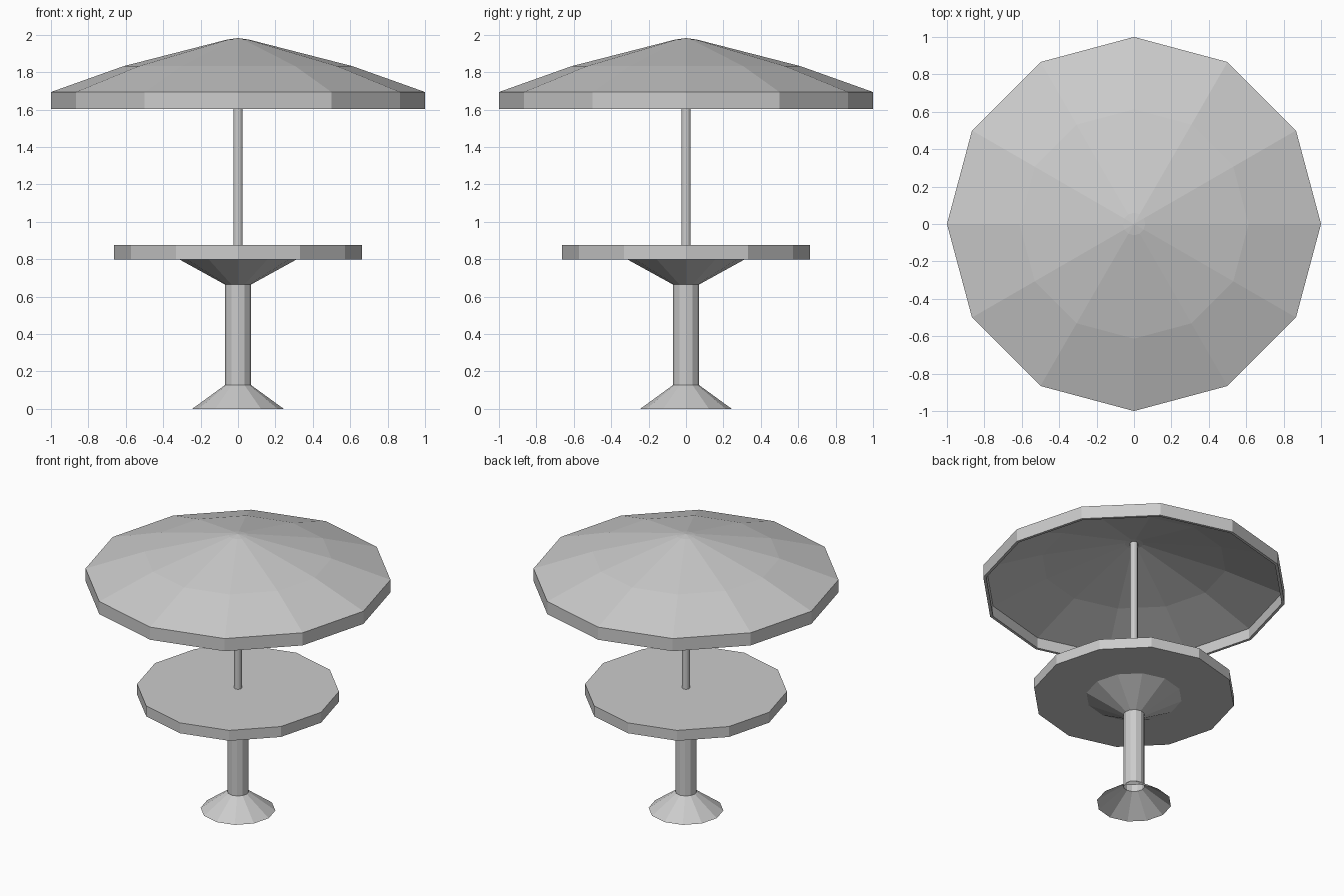
import bpy, bmesh, math

if "Cube" in bpy.data.objects:
    bpy.data.objects.remove(bpy.data.objects["Cube"])

SIDES = 12


def lathe(name, profile, sides=SIDES):
    """Revolve (radius, z) points around z; radius 0 makes a pole vertex."""
    bm = bmesh.new()
    rings = []
    for r, z in profile:
        if r == 0:
            rings.append([bm.verts.new((0, 0, z))] * sides)
        else:
            rings.append([bm.verts.new((r * math.cos(math.tau * i / sides),
                                        r * math.sin(math.tau * i / sides), z))
                          for i in range(sides)])
    for a, b in zip(rings, rings[1:]):
        for i in range(sides):
            j = (i + 1) % sides
            # drop repeated pole vertices so the tips become triangles
            bm.faces.new(list(dict.fromkeys((a[i], a[j], b[j], b[i]))))
    mesh = bpy.data.meshes.new(name)
    bm.to_mesh(mesh)
    bm.free()
    obj = bpy.data.objects.new(name, mesh)
    bpy.context.collection.objects.link(obj)
    return obj


# Hollow pedestal: flared foot, column and flared support, open underneath
lathe("pedestal", [(0.245, 0), (0.07, 0.127), (0.07, 0.665), (0.315, 0.80)])

# Table top slab
lathe("table_top", [(0, 0.80), (0.662, 0.80), (0.662, 0.875), (0, 0.875)])

# Parasol pole
lathe("parasol_pole", [(0.025, 0.87), (0.025, 1.965)])

# Parasol canopy: thin shell with a short vertical valance
lathe("parasol_canopy", [
    (0, 1.963), (0.06, 1.955), (0.607, 1.812), (0.98, 1.68), (0.98, 1.603),
    (1.0, 1.603), (1.0, 1.694), (0.613, 1.832), (0.06, 1.974), (0, 1.983)])
